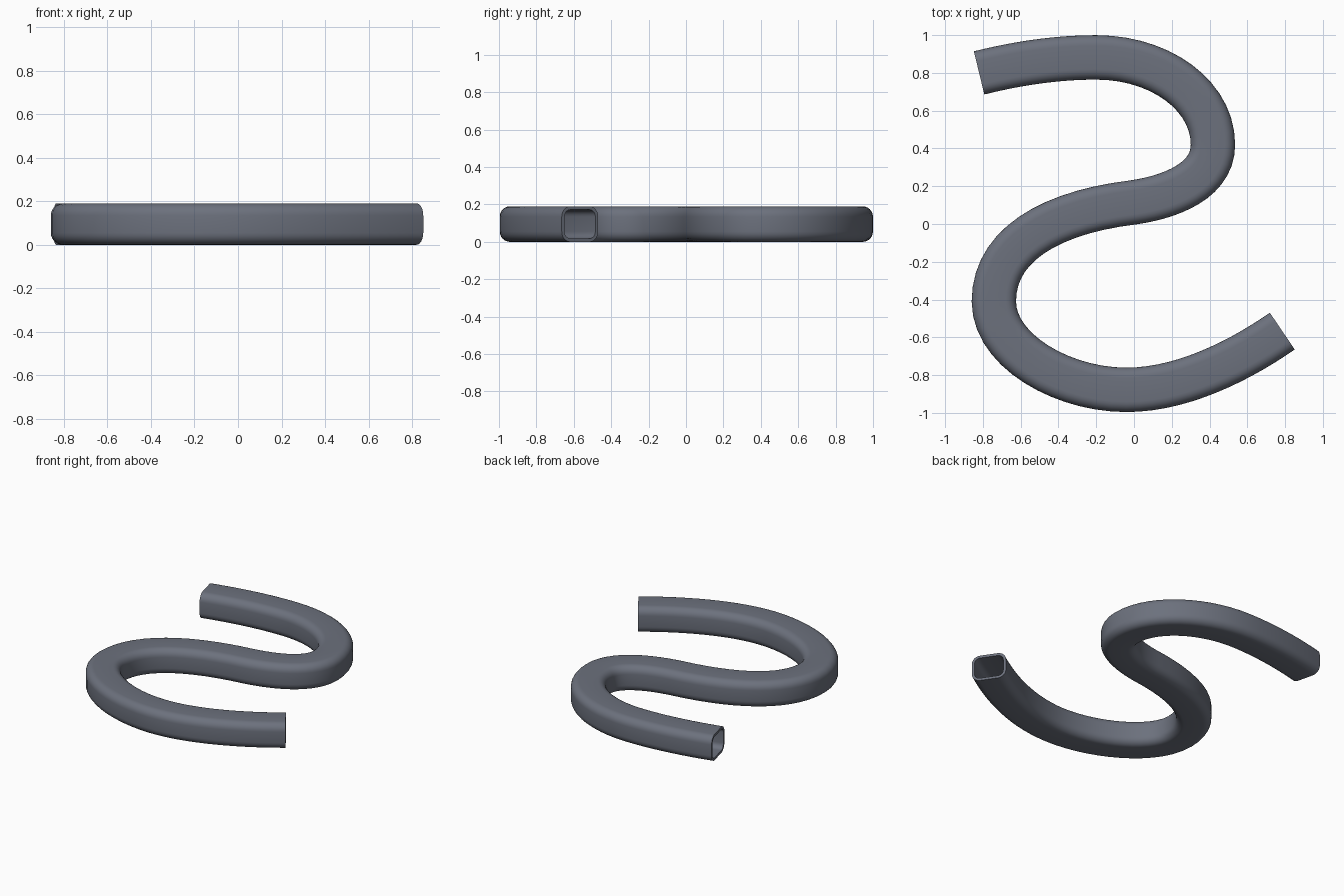
import bpy, bmesh, math
from mathutils import Vector
from mathutils.geometry import interpolate_bezier

cube = bpy.data.objects.get("Cube")
if cube:
    bpy.data.objects.remove(cube, do_unlink=True)

WIDTH, HEIGHT, RADIUS, WALL = 0.235, 0.19, 0.055, 0.018
CORNER_STEPS, PATH_STEPS = 6, 14

# Centre line: incoming handle, knot, outgoing handle
KNOTS = [
    ((-0.82, 0.80), (-0.82, 0.80), (-0.62, 0.85)),
    ((-0.41, 0.882), (-0.20, 0.882), (0.14, 0.882)),
    ((0.418, 0.68), (0.418, 0.42), (0.418, 0.23)),
    ((0.20, 0.145), (0.0, 0.115), (-0.46, 0.06)),
    ((-0.742, -0.12), (-0.742, -0.41), (-0.742, -0.67)),
    ((-0.38, -0.878), (-0.04, -0.878), (0.25, -0.878)),
    ((0.555, -0.727), (0.785, -0.567), (0.785, -0.567)),
]


def centre_line():
    points = []
    for (_, a, out), (into, b, _) in zip(KNOTS, KNOTS[1:]):
        corners = [Vector((*p, HEIGHT / 2)) for p in (a, out, into, b)]
        piece = interpolate_bezier(*corners, PATH_STEPS + 1)
        points += piece if not points else piece[1:]
    return points


def rounded_profile():
    profile = []
    for corner, (sx, sz) in enumerate([(1, 1), (-1, 1), (-1, -1), (1, -1)]):
        for k in range(CORNER_STEPS + 1):
            a = math.pi / 2 * (corner + k / CORNER_STEPS)
            profile.append((sx * (WIDTH / 2 - RADIUS) + RADIUS * math.cos(a),
                            sz * (HEIGHT / 2 - RADIUS) + RADIUS * math.sin(a)))
    return profile


# Sweep the rounded profile along the centre line
path, profile = centre_line(), rounded_profile()
bm = bmesh.new()
rings = []
for i, p in enumerate(path):
    tangent = (path[min(i + 1, len(path) - 1)] - path[max(i - 1, 0)]).normalized()
    side = Vector((-tangent.y, tangent.x, 0))
    rings.append([bm.verts.new(p + side * u + Vector((0, 0, v))) for u, v in profile])
for ring, following in zip(rings, rings[1:]):
    for j in range(len(profile)):
        k = (j + 1) % len(profile)
        bm.faces.new((ring[j], ring[k], following[k], following[j]))
mesh = bpy.data.meshes.new("curved_tube")
bm.to_mesh(mesh)
bm.free()
tube = bpy.data.objects.new("curved_tube", mesh)
bpy.context.collection.objects.link(tube)

# Thin wall, open at both ends
shell = tube.modifiers.new("wall", 'SOLIDIFY')
shell.thickness = WALL
shell.offset = -1

# Slate grey material
slate = bpy.data.materials.new("slate_grey")
slate.use_nodes = True
colour = (0.15, 0.165, 0.205, 1)
slate.diffuse_color = colour
slate.node_tree.nodes["Principled BSDF"].inputs["Base Color"].default_value = colour
mesh.materials.append(slate)

# Apply the wall, then shade smooth with sharp rims
bpy.context.view_layer.objects.active = tube
tube.select_set(True)
bpy.ops.object.modifier_apply(modifier="wall")
bpy.ops.object.shade_smooth_by_angle(angle=math.radians(40))
